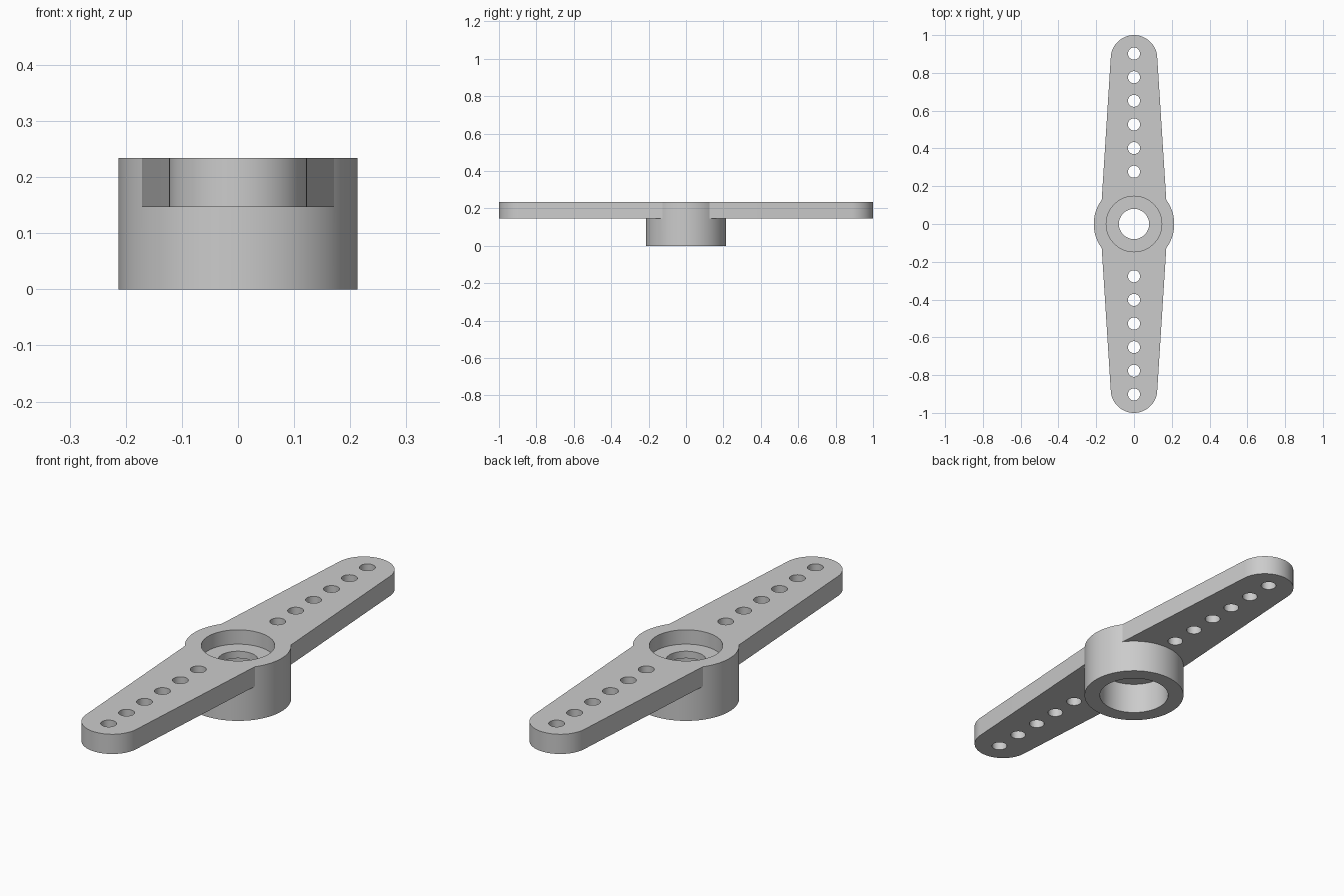
import bpy
import bmesh
from math import sin, cos, pi

TOP = 0.234          # upper face of the whole part
ARM_BASE = 0.147     # underside of the arms
HUB_R = 0.213
BORE_R = 0.147
TIP_R = 0.123
TILT = 0.064         # taper angle of the arm flanks

cube = bpy.data.objects.get("Cube")
if cube:
    bpy.data.objects.remove(cube, do_unlink=True)

grey = bpy.data.materials.new("light grey plastic")
grey.use_nodes = True
colour = (0.6, 0.6, 0.6, 1)
grey.diffuse_color = colour
grey.node_tree.nodes["Principled BSDF"].inputs["Base Color"].default_value = colour


def prism(name, outline, z0, z1):
    """Extrude a counter-clockwise outline from z0 to z1."""
    bm = bmesh.new()
    face = bm.faces.new([bm.verts.new((x, y, z0)) for x, y in outline])
    ext = bmesh.ops.extrude_face_region(bm, geom=[face])
    moved = [v for v in ext["geom"] if isinstance(v, bmesh.types.BMVert)]
    bmesh.ops.translate(bm, verts=moved, vec=(0, 0, z1 - z0))
    bmesh.ops.recalc_face_normals(bm, faces=bm.faces)
    mesh = bpy.data.meshes.new(name)
    bm.to_mesh(mesh)
    bm.free()
    mesh.materials.append(grey)
    obj = bpy.data.objects.new(name, mesh)
    bpy.context.collection.objects.link(obj)
    return obj


def circle(r, y=0, n=96):
    return [(r * cos(2 * pi * i / n), y + r * sin(2 * pi * i / n)) for i in range(n)]


def combine(target, other, operation):
    """Apply a boolean and discard the helper object."""
    bpy.context.view_layer.objects.active = target
    mod = target.modifiers.new("combine", "BOOLEAN")
    mod.operation, mod.solver, mod.object = operation, "EXACT", other
    bpy.ops.object.modifier_apply(modifier=mod.name)
    bpy.data.objects.remove(other, do_unlink=True)


# Double arm: two round tips joined by flanks that widen to the middle
steps = 40
tip = []
for i in range(steps + 1):
    a = TILT + (pi - 2 * TILT) * i / steps
    tip.append((TIP_R * cos(a), 1 - TIP_R + TIP_R * sin(a)))
waist = 0.179
outline = tip + [(-waist, 0)] + [(-x, -y) for x, y in tip] + [(waist, 0)]
horn = prism("double_arm_with_hub", outline, ARM_BASE, TOP)

# Central hub
combine(horn, prism("hub", circle(HUB_R), 0, TOP), "UNION")

# Screw recess, screw hole and shaft socket
combine(horn, prism("recess_cutter", circle(BORE_R), 0.171, TOP + 0.1), "DIFFERENCE")
combine(horn, prism("socket_cutter", circle(BORE_R), -0.1, 0.14), "DIFFERENCE")
combine(horn, prism("screw_cutter", circle(0.08), 0.1, 0.2), "DIFFERENCE")

# Row of linkage holes along each arm
for side in (-1, 1):
    for i in range(6):
        y = side * (0.277 + 0.125 * i)
        combine(horn, prism("hole_cutter", circle(0.032, y, 40), 0.1, 0.3), "DIFFERENCE")

# Smooth round walls, crisp edges
bpy.ops.object.select_all(action="DESELECT")
horn.select_set(True)
bpy.context.view_layer.objects.active = horn
bpy.ops.object.shade_smooth_by_angle()
